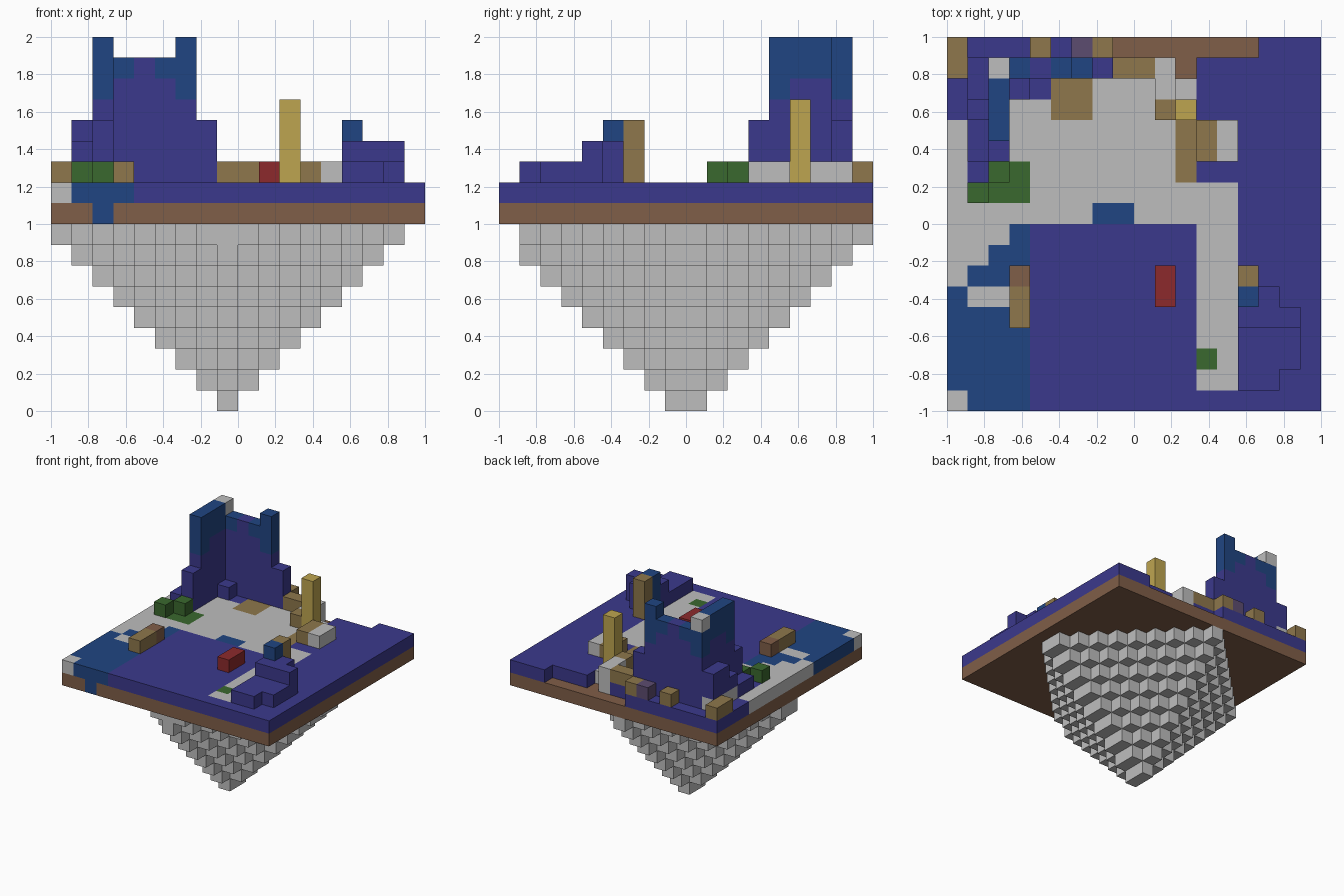
import bpy
import bmesh
from mathutils import Vector

cube = bpy.data.objects.get("Cube")
if cube:
    bpy.data.objects.remove(cube, do_unlink=True)

UNIT = 2 / 18          # edge of one block
SIZE = 18              # blocks along each side
GROUND = 10            # layer of the ground tiles
TOP = 11               # first layer above the ground


def linear(c):
    c /= 255
    return c / 12.92 if c <= 0.04045 else ((c + 0.055) / 1.055) ** 2.4


def material(name, *rgb):
    colour = [linear(c) for c in rgb] + [1]
    mat = bpy.data.materials.new(name)
    mat.use_nodes = True
    mat.diffuse_color = colour
    mat.node_tree.nodes["Principled BSDF"].inputs["Base Color"].default_value = colour
    return mat


MATS = {
    "stone": material("stone grey", 190, 190, 190),
    "violet": material("deep violet", 59, 57, 140),
    "blue": material("deep blue", 32, 69, 130),
    "soil": material("soil brown", 128, 94, 72),
    "wood": material("wood tan", 142, 119, 76),
    "leaf": material("leaf green", 58, 104, 46),
    "red": material("dark red", 140, 42, 44),
    "gold": material("gold", 190, 165, 80),
    "mauve": material("mauve", 92, 76, 112),
}
SIDES = [Vector(d) for d in ((1, 0, 0), (-1, 0, 0), (0, 1, 0),
                             (0, -1, 0), (0, 0, 1), (0, 0, -1))]


def build(name, cells):
    """Make one object from {(x, y, z): colour}, keeping outer faces only."""
    mesh = bpy.data.meshes.new(name)
    keys = sorted(set(cells.values()))
    for key in keys:
        mesh.materials.append(MATS[key])
    bm = bmesh.new()
    corners = {}

    def corner(p):
        k = tuple(round(c) for c in p)
        if k not in corners:
            corners[k] = bm.verts.new((p - Vector((SIZE / 2, SIZE / 2, 0))) * UNIT)
        return corners[k]

    for cell, key in cells.items():
        for n in SIDES:
            if tuple(int(a + b) for a, b in zip(cell, n)) in cells:
                continue
            middle = Vector(cell) + Vector((0.5, 0.5, 0.5)) + n / 2
            u = Vector((n.y, n.z, n.x)) / 2
            v = n.cross(u)
            face = bm.faces.new([corner(middle + d) for d in (-u - v, u - v, u + v, v - u)])
            face.material_index = keys.index(key)
    bm.to_mesh(mesh)
    bm.free()
    bpy.context.collection.objects.link(bpy.data.objects.new(name, mesh))


def box(key, x, y, z, w=1, d=1, h=1):
    return {(i, j, k): key for i in range(x, x + w)
            for j in range(y, y + d) for k in range(z, z + h)}


# Hanging rock: diamond layers that widen upwards
rock = {}
for z in range(9):
    for x in range(SIZE):
        for y in range(1, SIZE):
            if abs(x - 8) + max(8 - y, y - 9) <= z:
                rock[x, y, z] = "stone"
build("hanging_rock", rock)

# Soil slab, with a spill of water on its front edge
soil = box("soil", 0, 0, 9, SIZE, SIZE)
soil[2, 0, 9] = "blue"
build("soil_slab", soil)

# Ground tiles: violet field overlaid with patches (x, y, width, depth)
PATCHES = {
    "stone": [(0, 9, 14, 2), (0, 11, 12, 3), (13, 12, 1, 2), (3, 14, 9, 1),
              (7, 15, 5, 1), (10, 16, 1, 1), (12, 1, 2, 8), (0, 6, 3, 3)],
    "blue": [(0, 0, 4, 6), (1, 6, 3, 1), (2, 7, 2, 1), (3, 8, 1, 1), (7, 9, 2, 1)],
    "leaf": [(1, 10, 3, 1), (2, 11, 2, 1), (12, 2, 1, 1)],
    "wood": [(5, 14, 2, 2), (11, 11, 1, 3)],
    "violet": [(1, 11, 1, 3), (2, 12, 1, 1)],
}
ground = box("violet", 0, 0, GROUND, SIZE, SIZE)
for key, patches in PATCHES.items():
    for x, y, w, d in patches:
        ground.update(box(key, x, y, GROUND, w, d))
# Stone sandbar and corner beside the water
ground.update(box("stone", 1, 5, GROUND, 2))
ground[0, 0, GROUND] = "stone"
# Bare soil along the back edge
for cell in [*box("soil", 8, 17, GROUND, 7), (11, 16, GROUND)]:
    del ground[cell]
build("ground_tiles", ground)

# Ruined tower: an L of two walls with blue upper corners
tower = box("violet", 2, 13, TOP, 1, 4, 7)
tower.update(box("violet", 3, 16, TOP, 3, 1, 6))
tower.update(box("violet", 6, 16, TOP, h=7))
for x, y in ((2, 13), (2, 16), (6, 16)):
    tower.update(box("blue", x, y, 15, h=3))
tower.update(box("blue", 2, 14, 16, d=2, h=2))
for x in (3, 5):
    tower[x, 16, 16] = "blue"
tower[2, 16, 17] = "stone"
build("ruined_tower", tower)

# Low buttresses beside the tower, on a stone footing
buttress = box("violet", 1, 15, TOP, d=2, h=3)
buttress.update(box("violet", 1, 14, TOP, h=2))
buttress.update(box("violet", 1, 12, TOP, d=2))
buttress.update(box("stone", 1, 14, TOP, d=3))
for x, y, h in ((2, 12, 3), (7, 16, 3), (3, 15, 1)):
    buttress.update(box("violet", x, y, TOP, h=h))
build("tower_buttresses", buttress)

# Stepped shelter on the front left, with two posts
shelter = box("violet", 14, 2, TOP, 3, 2)
shelter.update(box("violet", 14, 1, TOP, 2))
shelter.update(box("violet", 14, 4, TOP, 3, h=2))
shelter.update(box("violet", 15, 5, TOP, h=2))
build("stepped_shelter", shelter)
build("shelter_blue_post", box("blue", 14, 5, TOP, h=3))
build("shelter_wood_post", box("wood", 14, 6, TOP, h=3))

# Loose props: name, colour, x, y, width, depth, height
PROPS = [
    ("gold_pillar", "gold", 11, 14, 1, 1, 4),
    ("red_chest", "red", 10, 5, 1, 2, 1),
    ("wood_log", "wood", 3, 4, 1, 2, 1),
    ("log_end", "soil", 3, 6, 1, 1, 1),
    ("outer_bush", "leaf", 1, 10, 1, 1, 1),
    ("inner_bush", "leaf", 2, 11, 1, 1, 1),
    ("corner_crate", "wood", 0, 16, 1, 2, 1),
    ("back_crate", "wood", 4, 17, 1, 1, 1),
    ("mauve_crate", "mauve", 6, 17, 1, 1, 1),
    ("back_stump", "wood", 7, 17, 1, 1, 1),
    ("back_bench", "wood", 8, 16, 2, 1, 1),
    ("back_boulder", "stone", 10, 15, 1, 2, 1),
    ("pillar_crate", "wood", 10, 14, 1, 1, 1),
    ("wood_step", "wood", 12, 12, 1, 2, 1),
    ("stone_step", "stone", 13, 12, 1, 2, 1),
]
for name, key, x, y, *size in PROPS:
    build(name, box(key, x, y, TOP, *size))
